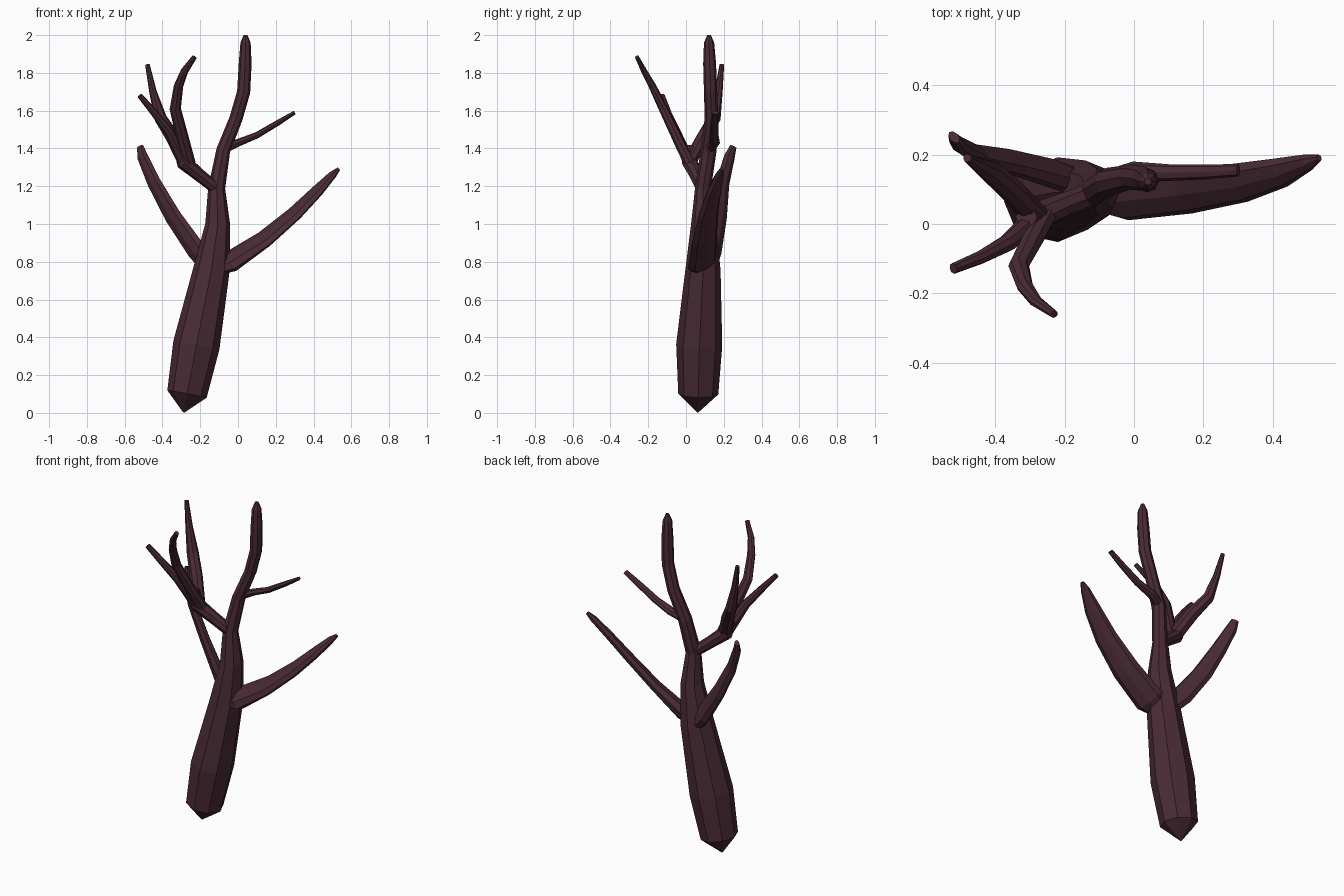
import bpy, bmesh, math
from mathutils import Vector

bark = bpy.data.materials.new("dark_bark")
bark.diffuse_color = (0.068, 0.024, 0.036, 1)


def limb(name, rings, wide=(0, 1, 0), sides=8):
    """Loft a faceted tube; each ring is (x, y, z, radius along 'wide', other radius)."""
    pts = [Vector(r[:3]) for r in rings]
    bm = bmesh.new()
    loops = []
    for i, r in enumerate(rings):
        t = (pts[min(i + 1, len(pts) - 1)] - pts[max(i - 1, 0)]).normalized()
        u = Vector(wide)
        u = (u - t * u.dot(t)).normalized()
        v = t.cross(u)
        loops.append([bm.verts.new(pts[i] + u * r[3] * math.cos(a) + v * r[4] * math.sin(a))
                      for a in (2 * math.pi * k / sides for k in range(sides))])
    for lo, hi in zip(loops, loops[1:]):
        for k in range(sides):
            n = (k + 1) % sides
            bm.faces.new((lo[k], lo[n], hi[n], hi[k]))
    bm.faces.new(loops[0])
    bm.faces.new(loops[-1])
    bmesh.ops.recalc_face_normals(bm, faces=bm.faces)
    mesh = bpy.data.meshes.new(name)
    bm.to_mesh(mesh)
    bm.free()
    mesh.materials.append(bark)
    bpy.context.collection.objects.link(bpy.data.objects.new(name, mesh))


# Trunk with pointed foot, running on into the tall central limb
limb("trunk", [(-0.287, 0.062, 0.003, .004, .004), (-0.27, 0.065, 0.10, .106, .106),
               (-0.22, 0.07, 0.36, .122, .124), (-0.14, 0.09, 0.76, .093, .096),
               (-0.107, 0.093, 1.0, .066, .066), (-0.113, 0.09, 1.19, .042, .045),
               (-0.078, 0.12, 1.39, .042, .037), (-0.01, 0.135, 1.56, .036, .035),
               (0.03, 0.13, 1.7, .035, .035), (0.038, 0.125, 1.85, .034, .034),
               (0.04, 0.122, 1.96, .027, .027), (0.04, 0.122, 2.0, .01, .01)])

# Low branches, flattened like blades
limb("right_branch", [(-0.13, 0.085, 0.76, .05, .03), (-0.04, 0.085, 0.80, .085, .045),
                      (0.14, 0.097, 0.92, .077, .031), (0.30, 0.118, 1.055, .063, .027),
                      (0.42, 0.148, 1.175, .047, .024), (0.50, 0.178, 1.26, .026, .019),
                      (0.533, 0.19, 1.292, .01, .01)], wide=(-.35, .85, .35))
limb("left_branch", [(-0.14, 0.11, 0.76, .05, .04), (-0.22, 0.14, 0.86, .064, .035),
                     (-0.345, 0.175, 1.04, .057, .028), (-0.445, 0.195, 1.22, .046, .025),
                     (-0.505, 0.23, 1.355, .035, .022), (-0.518, 0.25, 1.41, .022, .013)],
     wide=(.59, -.62, .5))

# Forked left limb and its three twigs
limb("left_limb", [(-0.105, 0.09, 1.18, .035, .032), (-0.20, 0.055, 1.255, .036, .034),
                   (-0.285, 0.02, 1.325, .042, .042), (-0.31, 0.02, 1.41, .032, .032)])
limb("front_twig", [(-0.26, 0.02, 1.32, .03, .036), (-0.285, -0.03, 1.42, .028, .034),
                    (-0.332, -0.12, 1.61, .024, .03), (-0.315, -0.178, 1.73, .02, .025),
                    (-0.283, -0.222, 1.81, .016, .02), (-0.23, -0.26, 1.885, .011, .013)])
limb("outer_twig", [(-0.29, 0.01, 1.34, .032, .036), (-0.365, -0.055, 1.49, .026, .026),
                    (-0.44, -0.095, 1.585, .02, .02), (-0.52, -0.128, 1.68, .016, .014)])
limb("back_twig", [(-0.28, 0.02, 1.33, .036, .04), (-0.345, 0.09, 1.46, .034, .038),
                   (-0.41, 0.15, 1.56, .034, .033), (-0.45, 0.172, 1.70, .022, .02),
                   (-0.48, 0.19, 1.845, .012, .012)])

# Thin twig off the central limb
limb("right_twig", [(-0.07, 0.13, 1.40, .028, .025), (0.0, 0.15, 1.43, .03, .02),
                    (0.10, 0.148, 1.47, .024, .017), (0.21, 0.15, 1.535, .021, .015),
                    (0.30, 0.155, 1.59, .018, .01)])
